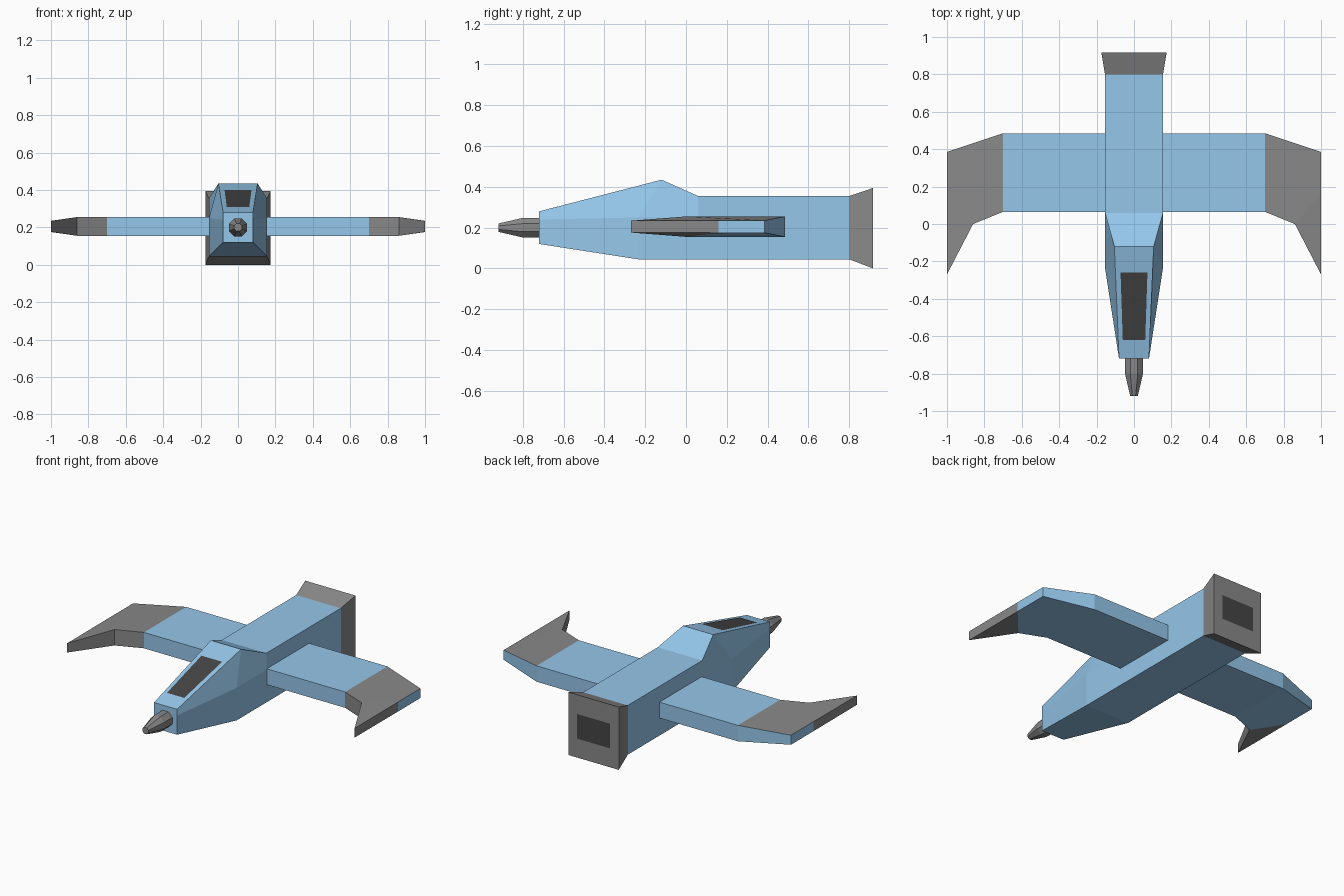
import bpy, bmesh, math

if "Cube" in bpy.data.objects:
    bpy.data.objects.remove(bpy.data.objects["Cube"])


def material(name, rgb):
    m = bpy.data.materials.new(name)
    m.diffuse_color = (*rgb, 1)
    m.use_nodes = True
    m.node_tree.nodes["Principled BSDF"].inputs["Base Color"].default_value = m.diffuse_color
    return m


BLUE = material("blue", (0.30, 0.57, 0.83))
GREY = material("grey", (0.25, 0.25, 0.25))
DARK = material("dark", (0.06, 0.06, 0.06))


def make(name, verts, faces, mats, ids=None):
    me = bpy.data.meshes.new(name)
    me.from_pydata(verts, [], faces)
    for m in mats:
        me.materials.append(m)
    for p, i in zip(me.polygons, ids or [0] * len(faces)):
        p.material_index = i
    bm = bmesh.new()
    bm.from_mesh(me)
    if len(faces) > 1:
        bmesh.ops.recalc_face_normals(bm, faces=bm.faces)
    bm.to_mesh(me)
    bm.free()
    ob = bpy.data.objects.new(name, me)
    bpy.context.collection.objects.link(ob)
    return ob


def loft(name, rings, mat):
    n = len(rings[0])
    verts = [v for r in rings for v in r]
    faces = [(k * n + i, k * n + (i + 1) % n, (k + 1) * n + (i + 1) % n, (k + 1) * n + i)
             for k in range(len(rings) - 1) for i in range(n)]
    faces += [tuple(range(n)), tuple(range(len(verts) - n, len(verts)))]
    return make(name, verts, faces, [mat])


def mirrored(half):
    return half + [(-x, y, z) for x, y, z in reversed(half)]


# Fuselage: right halves of the sections, bottom / mid / top
loft("fuselage", [mirrored(h) for h in (
    [(0.08, -0.72, 0.12), (0.08, -0.72, 0.24), (0.08, -0.72, 0.28)],
    [(0.155, -0.235, 0.045), (0.155, -0.235, 0.25), (0.105, -0.12, 0.435)],
    [(0.155, 0.06, 0.045), (0.155, 0.06, 0.25), (0.155, 0.06, 0.355)],
    [(0.155, 0.8, 0.045), (0.155, 0.8, 0.25), (0.155, 0.8, 0.355)])], BLUE)

# Flared exhaust nozzle
loft("exhaust", [mirrored([(0.155, 0.8, 0.045), (0.155, 0.8, 0.355)]),
                 mirrored([(0.175, 0.918, 0.0), (0.175, 0.918, 0.395)])], GREY)
make("exhaust_panel", [(0.115, 0.92, 0.12), (0.115, 0.92, 0.275),
                       (-0.115, 0.92, 0.275), (-0.115, 0.92, 0.12)],
     [(3, 2, 1, 0)][::-1], [DARK]).data.flip_normals()

# Cockpit window lying on the sloped nose
slope = lambda y: 0.282 + (y + 0.72) * 0.155 / 0.6
make("cockpit_window", [(-0.06, -0.62, slope(-0.62)), (0.06, -0.62, slope(-0.62)),
                        (0.072, -0.26, slope(-0.26)), (-0.072, -0.26, slope(-0.26))],
     [(0, 1, 2, 3)], [DARK])

# Eight-sided nose gun
loft("nose_gun", [[(r * math.cos(a), y, 0.2 + r * math.sin(a))
                   for a in (math.pi * (i + 0.5) / 4 for i in range(8))]
                  for y, r in ((-0.71, 0.052), (-0.80, 0.052), (-0.92, 0.022))], GREY)

# Wings: outline points (x, y, half thickness), blue panel with grey-topped tip
P = [(0.14, 0.065, 0.05), (0.7, 0.065, 0.05), (0.86, 0.0, 0.05), (1.0, -0.27, 0.029),
     (1.0, 0.16, 0.03), (1.0, 0.385, 0.03), (0.7, 0.485, 0.05), (0.14, 0.485, 0.05)]
n = len(P)
panels = [(0, 1, 6, 7), (1, 2, 4, 5, 6), (2, 3, 4)]
wing_faces = panels + [tuple(i + n for i in p) for p in panels]
wing_faces += [(i, (i + 1) % n, (i + 1) % n + n, i + n) for i in range(n)]
wing_ids = [0, 1, 1, 0, 0, 1] + [0, 1, 1, 1, 0, 0, 0, 0]
for side, s in (("right", 1), ("left", -1)):
    make(side + "_wing", [(s * x, y, 0.205 + t * d) for d in (1, -1) for x, y, t in P],
         wing_faces, [BLUE, GREY], wing_ids)
